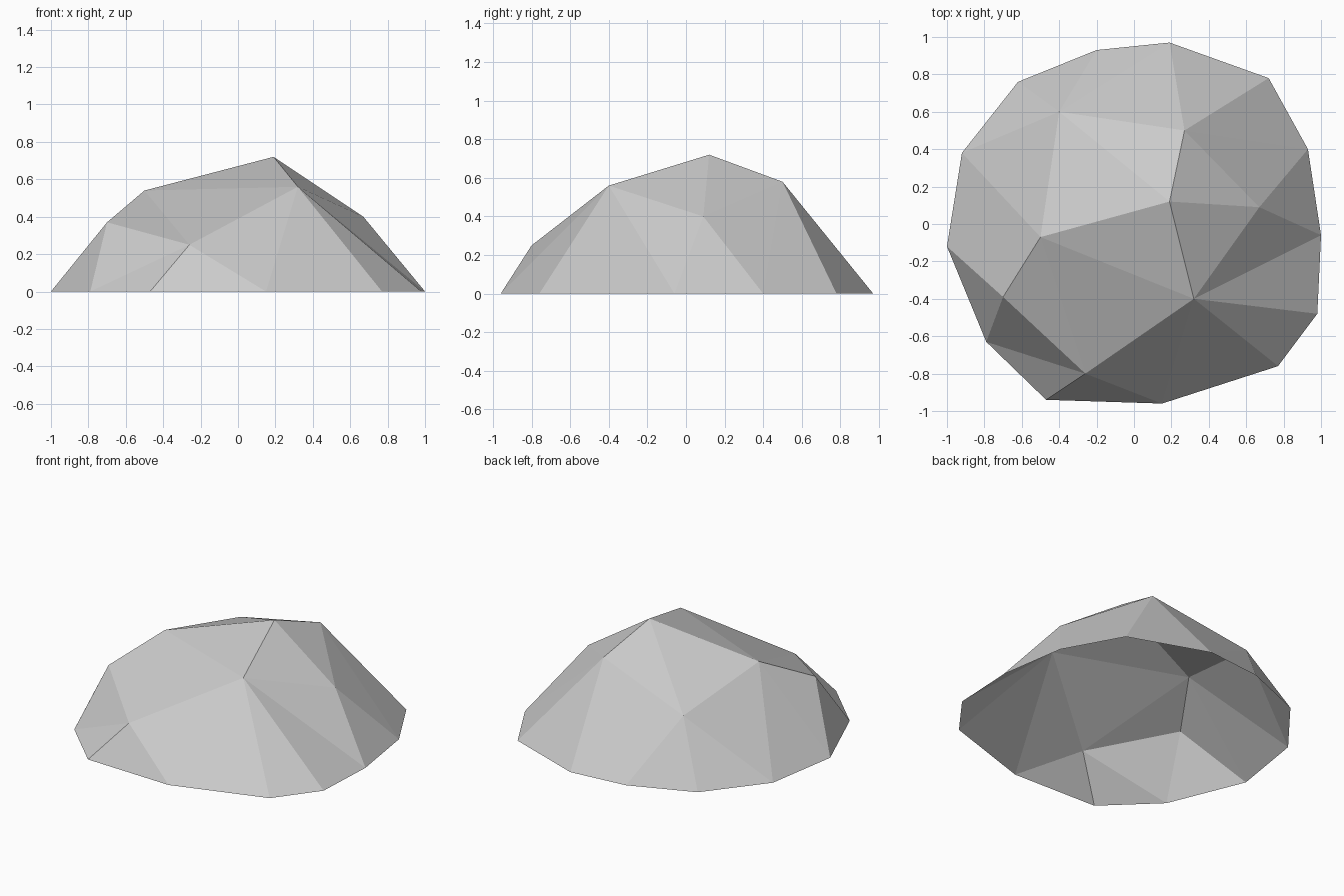
import bpy
import bmesh

# Remove the default cube only
default_cube = bpy.data.objects.get("Cube")
if default_cube:
    bpy.data.objects.remove(default_cube, do_unlink=True)


def flat_material(name, colour):
    material = bpy.data.materials.new(name)
    material.use_nodes = True
    material.diffuse_color = colour
    shader = next(node for node in material.node_tree.nodes
                  if node.type == "BSDF_PRINCIPLED")
    shader.inputs["Base Color"].default_value = colour
    shader.inputs["Roughness"].default_value = 0.9
    return material


# Ground outline of the boulder, counter-clockwise from the back: corners a to m
ground_outline = [
    (.19, .97), (-.2, .93), (-.62, .76), (-.92, .38), (-1, -.12),
    (-.79, -.63), (-.47, -.94), (.15, -.96), (.77, -.76),
    (.98, -.48), (1, -.06), (.93, .4), (.72, .78),
]

# Raised corners of the boulder: A to H, with C as the peak
crown_corners = [
    (-.4, .6, .4), (.27, .5, .58), (.19, .12, .72), (-.5, -.07, .54),
    (-.7, -.39, .37), (-.26, -.8, .25), (.32, -.4, .56), (.67, .09, .4),
]

# Facets of the shell, each named by its three corners
back_facets = "ABa Aab Abc Acd ACB ADC"
right_facets = "AdD Dde DeE Eef EfF DEF"
front_facets = "Ffg Fgh FhG Ghi DFG DGC"
left_facets = "Gij Gjk GkH GHC CHB Hkl HlB Blm Bma"


def build_boulder(name, material):
    bm = bmesh.new()
    corners = {}
    for letter, (x, y) in zip("abcdefghijklm", ground_outline):
        corners[letter] = bm.verts.new((x, y, 0))
    for letter, position in zip("ABCDEFGH", crown_corners):
        corners[letter] = bm.verts.new(position)

    # The shell is open underneath, with every facet turned outward
    for group in (back_facets, right_facets, front_facets, left_facets):
        for facet in group.split():
            face = bm.faces.new([corners[letter] for letter in facet])
            face.smooth = False
            face.normal_update()
            if face.normal.z < 0:
                face.normal_flip()

    mesh = bpy.data.meshes.new(name)
    bm.to_mesh(mesh)
    bm.free()
    mesh.materials.append(material)
    boulder = bpy.data.objects.new(name, mesh)
    bpy.context.scene.collection.objects.link(boulder)
    return boulder


stone_grey = flat_material("stone_grey", (.6, .6, .6, 1))
build_boulder("boulder", stone_grey)
